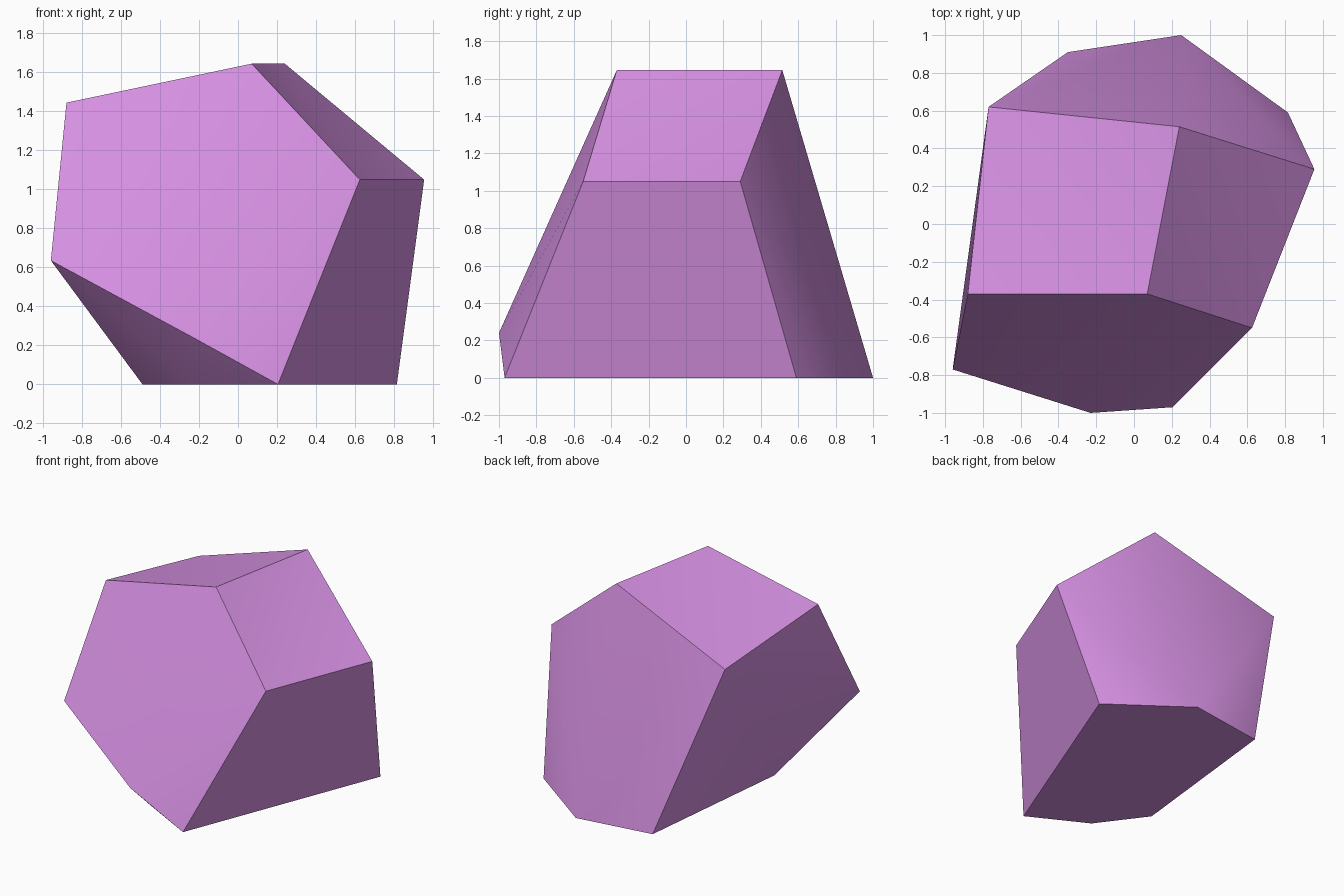
import bpy
import bmesh
from math import radians

cube = bpy.data.objects.get("Cube")
if cube:
    bpy.data.objects.remove(cube, do_unlink=True)

# Violet stone colour
violet = bpy.data.materials.new("violet_stone")
violet.use_nodes = True
colour = (0.67, 0.28, 0.76, 1)
violet.diffuse_color = colour
violet.node_tree.nodes["Principled BSDF"].inputs["Base Color"].default_value = colour

# Corners of the stone, named by place
corners = {
    "base_front": (0.205, -0.97, 0),
    "base_right": (0.815, 0.59, 0),
    "base_back": (0.25, 1.0, 0),
    "base_back_left": (-0.35, 0.91, 0),
    "base_left": (-0.49, -0.39, 0),
    "base_front_left": (-0.23, -0.74, 0),
    "chin": (-0.23, -1.0, 0.24),
    "cheek": (-0.96, -0.77, 0.635),
    "shoulder_front": (0.625, -0.55, 1.05),
    "shoulder_back": (0.955, 0.29, 1.05),
    "crown_front": (0.07, -0.37, 1.645),
    "crown_back": (0.24, 0.515, 1.645),
    "crown_front_left": (-0.88, -0.37, 1.445),
    "crown_back_left": (-0.77, 0.62, 1.285),
}

# Wrap the corners in a convex skin
bm = bmesh.new()
points = {name: bm.verts.new(co) for name, co in corners.items()}
bmesh.ops.convex_hull(bm, input=list(points.values()))

# Turn the creases of the facets that dip slightly: shoulder, crown, left side
for start, end in (("crown_front", "shoulder_back"),
                   ("crown_back", "crown_front_left"),
                   ("cheek", "base_back_left")):
    crease = bm.edges.get((points[start], points[end]))
    if crease:
        bmesh.ops.rotate_edges(bm, edges=[crease])

# Merge flat neighbours and build the object
bmesh.ops.dissolve_limit(bm, angle_limit=radians(1), verts=bm.verts, edges=bm.edges)
bmesh.ops.recalc_face_normals(bm, faces=bm.faces)
mesh = bpy.data.meshes.new("faceted_stone")
bm.to_mesh(mesh)
bm.free()
mesh.materials.append(violet)

stone = bpy.data.objects.new("faceted_stone", mesh)
bpy.context.collection.objects.link(stone)

# Soften the shallow creases, keep the main ridges sharp
bpy.ops.object.select_all(action="DESELECT")
stone.select_set(True)
bpy.context.view_layer.objects.active = stone
bpy.ops.object.shade_smooth_by_angle(angle=radians(40))
